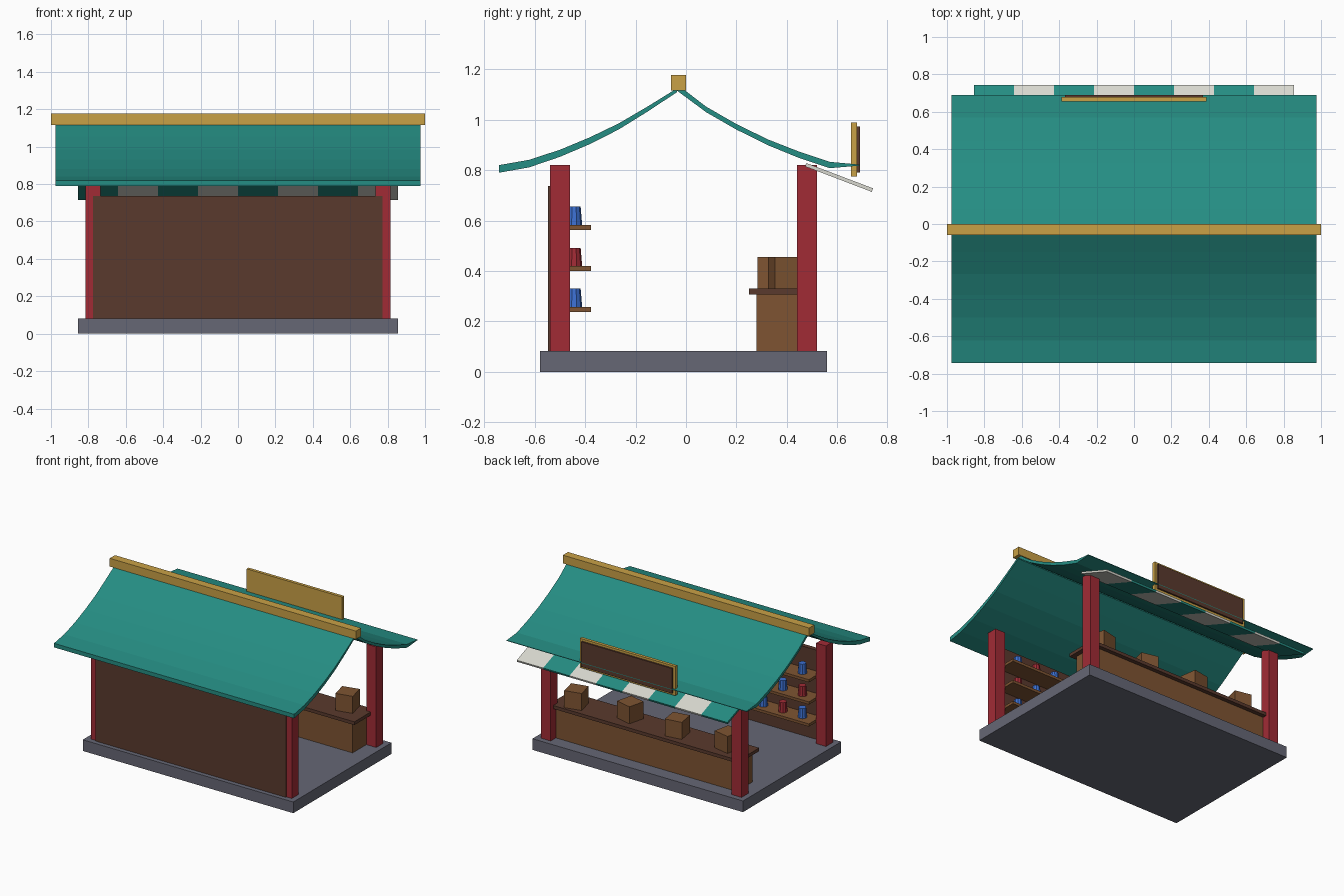
import bpy, bmesh
from math import radians
from mathutils import Matrix, Vector

cube = bpy.data.objects.get("Cube")
if cube:
    bpy.data.objects.remove(cube, do_unlink=True)


def material(name, r, g, b):
    def linear(c):
        c /= 255
        return c / 12.92 if c <= 0.04045 else ((c + 0.055) / 1.055) ** 2.4
    colour = (linear(r), linear(g), linear(b), 1)
    m = bpy.data.materials.new(name)
    m.use_nodes = True
    m.diffuse_color = colour
    m.node_tree.nodes["Principled BSDF"].inputs["Base Color"].default_value = colour
    return m


TEAL = material("teal", 37, 141, 131)
GOLD = material("gold", 201, 161, 70)
RED = material("red", 161, 43, 53)
DARK = material("dark_wood", 90, 58, 45)
WOOD = material("wood", 126, 84, 50)
STONE = material("stone_grey", 102, 103, 117)
CREAM = material("cream", 217, 217, 208)
BLUE = material("blue", 60, 112, 210)


def finish(bm, name, mat):
    bmesh.ops.recalc_face_normals(bm, faces=bm.faces)
    mesh = bpy.data.meshes.new(name)
    bm.to_mesh(mesh)
    bm.free()
    mesh.materials.append(mat)
    ob = bpy.data.objects.new(name, mesh)
    bpy.context.collection.objects.link(ob)
    return ob


def box(name, mat, x, y, z, turn=0):
    """Box from (min, max) ranges, optionally turned about its vertical axis."""
    lo, hi = Vector((x[0], y[0], z[0])), Vector((x[1], y[1], z[1]))
    bm = bmesh.new()
    bmesh.ops.create_cube(bm, size=1, matrix=Matrix.Diagonal((*(hi - lo), 1)))
    ob = finish(bm, name, mat)
    ob.location = (lo + hi) / 2
    ob.rotation_euler.z = radians(turn)
    return ob


def prism(name, mat, profile, x0, x1):
    """Extrude a closed (y, z) profile along x."""
    bm = bmesh.new()
    face = bm.faces.new([bm.verts.new((x0, y, z)) for y, z in profile])
    ext = bmesh.ops.extrude_face_region(bm, geom=[face])
    moved = [v for v in ext["geom"] if isinstance(v, bmesh.types.BMVert)]
    bmesh.ops.translate(bm, verts=moved, vec=(x1 - x0, 0, 0))
    return finish(bm, name, mat)


# Floor slab, posts and rear wall
box("floor_slab", STONE, (-0.855, 0.855), (-0.58, 0.56), (0, 0.082))
for side, x in (("right", -0.775), ("left", 0.775)):
    for end, y in (("front", -0.5), ("back", 0.48)):
        box(f"{end}_{side}_post", RED, (x - 0.04, x + 0.04),
            (y - 0.04, y + 0.04), (0.08, 0.82))
box("shop_wall", DARK, (-0.775, 0.772), (-0.548, -0.515), (0.08, 0.737))

# Curved roof slopes: (y, top z, underside z) from ridge to eave
front_slope = [(-0.035, 1.125, 1.11), (-0.15, 1.054, 1.034), (-0.266, 0.986, 0.962),
               (-0.38, 0.931, 0.904), (-0.5, 0.881, 0.853), (-0.623, 0.841, 0.811),
               (-0.742, 0.82, 0.79)]
back_slope = [(-0.035, 1.14, 1.115), (0.08, 1.052, 1.03), (0.2, 0.983, 0.961),
              (0.325, 0.922, 0.899), (0.445, 0.875, 0.85), (0.57, 0.833, 0.808),
              (0.69, 0.822, 0.818)]
for name, slope in (("front_roof", front_slope), ("back_roof", back_slope)):
    outline = [(y, t) for y, t, u in slope] + [(y, u) for y, t, u in reversed(slope)]
    prism(name, TEAL, outline, -0.975, 0.975)
box("ridge_beam", GOLD, (-1, 1), (-0.06, 0), (1.117, 1.177))

# Striped awning
stripes = 8
width = 1.71 / stripes
awning = [(0.472, 0.815), (0.478, 0.828), (0.742, 0.728), (0.737, 0.714)]
for i in range(stripes):
    x = -0.855 + i * width
    prism(f"awning_stripe_{i + 1}", CREAM if i % 2 else TEAL, awning, x, x + width)

# Sign board
box("sign_frame", GOLD, (-0.388, 0.388), (0.655, 0.678), (0.775, 0.99))
box("sign_panel", DARK, (-0.368, 0.368), (0.676, 0.69), (0.79, 0.974))

# Counter with crates
box("counter_body", WOOD, (-0.735, 0.735), (0.28, 0.46), (0.08, 0.308))
box("counter_top", DARK, (-0.77, 0.77), (0.25, 0.49), (0.307, 0.331))
crates = [(-0.6, 0.37, -12), (-0.2, 0.385, 9), (0.2, 0.36, -14), (0.61, 0.4, 13)]
for i, (x, y, turn) in enumerate(crates):
    h = 0.0625
    box(f"crate_{i + 1}", WOOD, (x - h, x + h), (y - h, y + h), (0.331, 0.456), turn)

# Shelves with alternating jars
jars = 9
for row, z in enumerate((0.258, 0.42, 0.583)):
    box(f"shelf_{row + 1}", WOOD, (-0.735, 0.735), (-0.52, -0.376), (z - 0.02, z))
    for i in range(jars):
        bm = bmesh.new()
        bmesh.ops.create_cone(bm, cap_ends=True, segments=10,
                              radius1=0.032, radius2=0.026, depth=0.072)
        jar = finish(bm, f"jar_{row + 1}_{i + 1}", RED if (row + i) % 2 else BLUE)
        jar.location = (-0.635 + i * 1.27 / (jars - 1), -0.444, z + 0.036)
